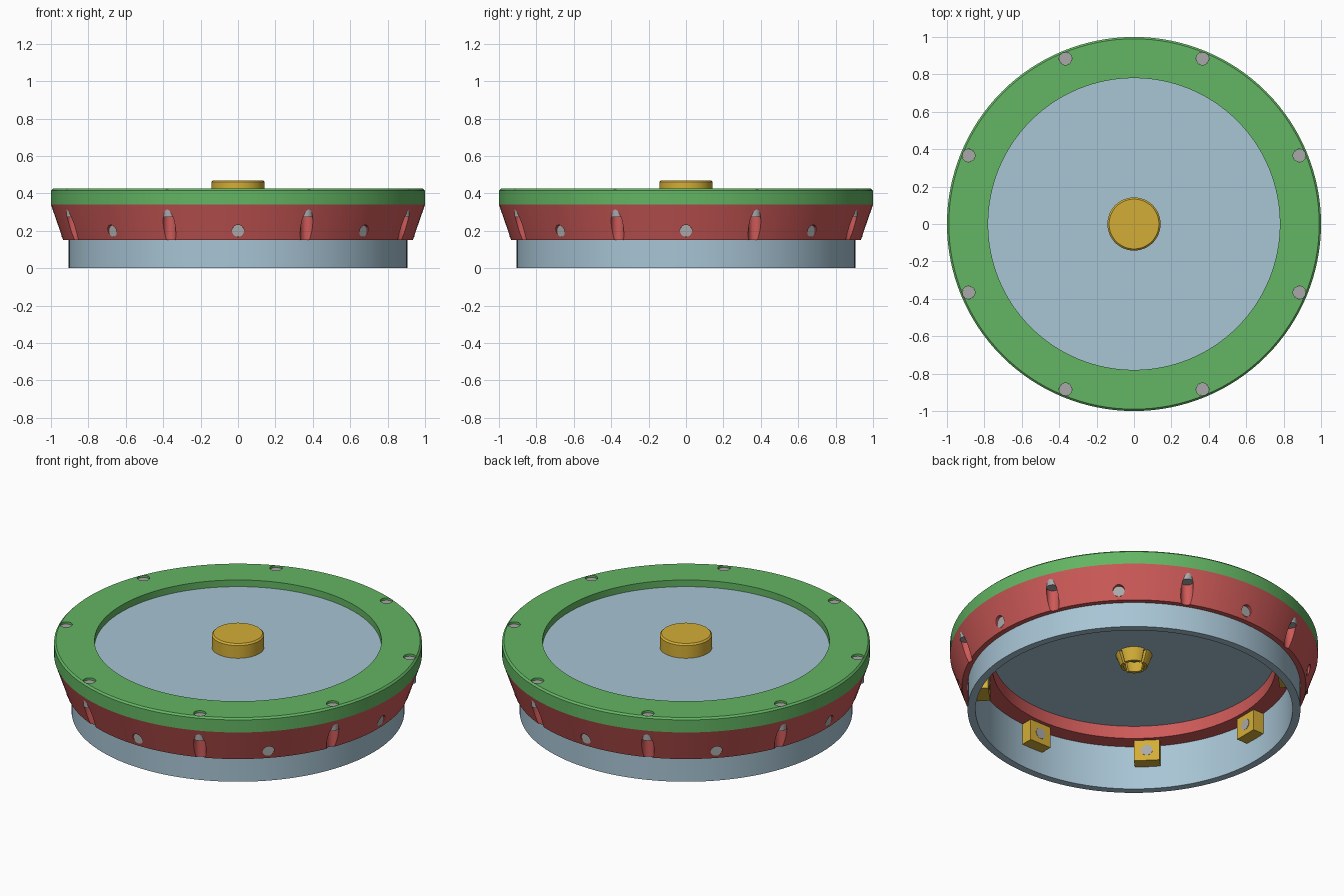
import bpy, bmesh
from math import pi, cos, sin, tau
from mathutils import Matrix, Vector

cube = bpy.data.objects.get("Cube")
if cube:
    bpy.data.objects.remove(cube, do_unlink=True)


def material(name, rgb):
    lin = [((c / 255 + 0.055) / 1.055) ** 2.4 for c in rgb] + [1]
    m = bpy.data.materials.new(name)
    m.use_nodes = True
    m.diffuse_color = lin
    m.node_tree.nodes["Principled BSDF"].inputs["Base Color"].default_value = lin
    return m


BLUE = material("pale blue", (168, 197, 213))
GREEN = material("green", (99, 181, 99))
RED = material("soft red", (205, 90, 88))
GOLD = material("gold", (212, 174, 55))
GREY = material("screw grey", (169, 169, 169))


def finish(bm, name, mat):
    bmesh.ops.remove_doubles(bm, verts=bm.verts, dist=1e-5)
    bmesh.ops.recalc_face_normals(bm, faces=bm.faces)
    me = bpy.data.meshes.new(name)
    bm.to_mesh(me)
    bm.free()
    ob = bpy.data.objects.new(name, me)
    bpy.context.collection.objects.link(ob)
    if mat:
        me.materials.append(mat)
    return ob


def activate(ob):
    bpy.ops.object.select_all(action='DESELECT')
    ob.select_set(True)
    bpy.context.view_layer.objects.active = ob


def smooth(ob):
    activate(ob)
    bpy.ops.object.shade_smooth_by_angle(angle=pi / 7)


def sweep(bm, profile, start=0, angle=tau, steps=128):
    """Revolve a closed (radius, height) profile about z."""
    full = angle == tau
    rings = []
    for i in range(steps + (not full)):
        a = start + angle * i / steps
        rings.append([bm.verts.new((r * cos(a), r * sin(a), z)) for r, z in profile])
    n = len(profile)
    for i in range(steps):
        p, q = rings[i], rings[(i + 1) % len(rings)]
        for j in range(n):
            k = (j + 1) % n
            if profile[j][0] or profile[k][0]:
                bm.faces.new((p[j], q[j], q[k], p[k]))
    if not full:
        bm.faces.new(rings[0])
        bm.faces.new(rings[-1])


def lathe(name, profile, mat):
    bm = bmesh.new()
    sweep(bm, profile)
    return finish(bm, name, mat)


def rods(name, radius, start, end, offset, mat=None):
    """Eight cylinders from start to end, repeated around z."""
    a, b = Vector(start), Vector(end)
    tilt = (b - a).to_track_quat('Z', 'Y').to_matrix().to_4x4()
    bm = bmesh.new()
    for i in range(8):
        turn = Matrix.Rotation(offset + i * tau / 8, 4, 'Z')
        bmesh.ops.create_cone(bm, cap_ends=True, segments=28, radius1=radius, radius2=radius,
                              depth=(b - a).length,
                              matrix=turn @ Matrix.Translation((a + b) / 2) @ tilt)
    return finish(bm, name, mat)


def cut(ob, cutter):
    activate(ob)
    mod = ob.modifiers.new("holes", 'BOOLEAN')
    mod.operation = 'DIFFERENCE'
    mod.solver = 'EXACT'
    mod.object = cutter
    bpy.ops.object.modifier_apply(modifier=mod.name)


# Rings and panel
base_ring = lathe("base_ring", [(.862, 0), (.905, 0), (.905, .264), (.862, .264)], BLUE)
flange = lathe("tapered_flange", [(.905, .15), (.935, .15), (1, .34), (.77, .34),
                                  (.77, .264), (.905, .264)], RED)
rim = lathe("clamp_rim", [(.82, .34), (1, .34), (1, .415), (.99, .425), (.78, .425),
                          (.78, .385), (.82, .385)], GREEN)
panel = lathe("panel", [(0, .34), (.82, .34), (.82, .385), (0, .385)], BLUE)

# Centre knob with its split clip below the panel
knob = lathe("knob", [(0, .38), (.142, .38), (.142, .461), (.133, .47), (0, .47)], GOLD)
bm = bmesh.new()
for i in range(4):
    gap = 0.1
    sweep(bm, [(.075, .345), (.1, .345), (.072, .27), (.055, .27)],
          i * pi / 2 + gap, pi / 2 - 2 * gap, 12)
clip = finish(bm, "split_clip", GOLD)

# Screw holes: vertical ones open as grooves in the taper
upright_cutter = rods("upright_hole_cutter", .034, (.957, 0, .1), (.957, 0, .5), pi / 8)
side_cutter = rods("side_hole_cutter", .032, (.92, 0, .2), (1.1, 0, .2), 0)
cut(rim, upright_cutter)
cut(flange, upright_cutter)
cut(flange, side_cutter)
for c in (upright_cutter, side_cutter):
    bpy.data.objects.remove(c, do_unlink=True)

# Screws
top_screws = rods("top_screws", .0338, (.957, 0, .275), (.957, 0, .412), pi / 8, GREY)
side_screws = rods("side_screws", .0318, (.788, 0, .2), (.944, 0, .2), 0, GREY)

# Square nuts on the inside wall
bm = bmesh.new()
for i in range(8):
    turn = Matrix.Rotation(i * tau / 8, 4, 'Z')
    bmesh.ops.create_cube(bm, size=1, matrix=turn @ Matrix.Translation((.828, 0, .2))
                          @ Matrix.Diagonal((.076, .14, .126, 1)))
nuts = finish(bm, "square_nuts", GOLD)

for ob in (base_ring, flange, rim, panel, knob, clip, top_screws, side_screws):
    smooth(ob)
